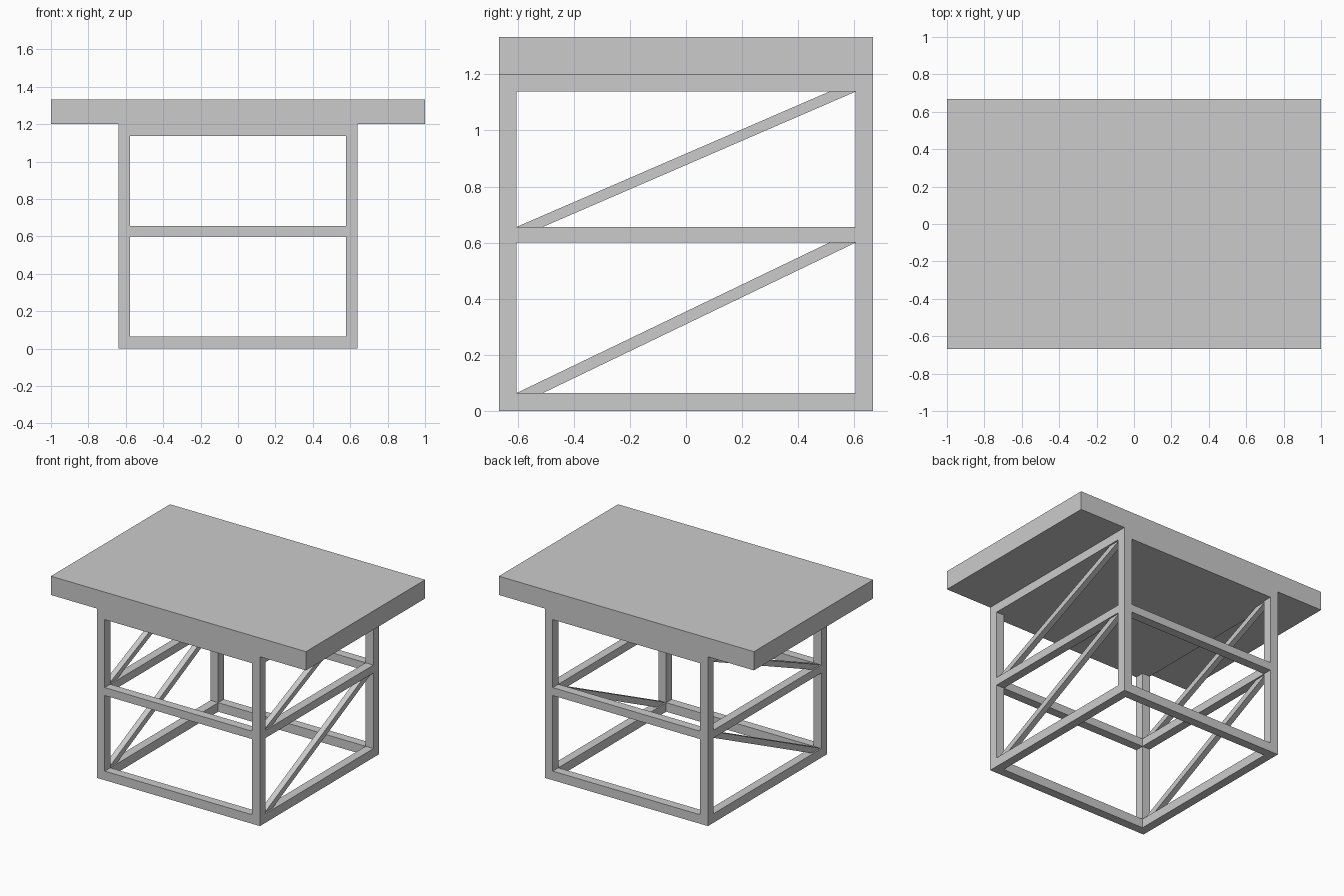
import bpy, bmesh

if "Cube" in bpy.data.objects:
    bpy.data.objects.remove(bpy.data.objects["Cube"])

X0, X1 = 0.578, 0.639     # inner / outer frame limits along x
Y0, Y1 = 0.604, 0.667     # inner / outer frame limits along y
TOP_Z, SLAB_Z, H = 1.138, 1.2, 1.333


def prism(name, profile, axis, a, b):
    """Extrude a 2D profile along x or z from a to b."""
    bm = bmesh.new()
    place = (lambda p: (a, p[0], p[1])) if axis == 'x' else (lambda p: (p[0], p[1], a))
    face = bm.faces.new([bm.verts.new(place(p)) for p in profile])
    geom = bmesh.ops.extrude_face_region(bm, geom=[face])['geom']
    vec = (b - a, 0, 0) if axis == 'x' else (0, 0, b - a)
    bmesh.ops.translate(bm, vec=vec, verts=[v for v in geom if isinstance(v, bmesh.types.BMVert)])
    bmesh.ops.recalc_face_normals(bm, faces=bm.faces)
    mesh = bpy.data.meshes.new(name)
    bm.to_mesh(mesh)
    bm.free()
    obj = bpy.data.objects.new(name, mesh)
    bpy.context.collection.objects.link(obj)
    return obj


def box(name, x, y, z):
    (xa, xb), (ya, yb) = sorted(x), sorted(y)
    return prism(name, [(xa, ya), (xb, ya), (xb, yb), (xa, yb)], 'z', *z)


# Table top and the narrower apron below it
box("table_top", (-1, 1), (-Y1, Y1), (SLAB_Z, H))
box("apron", (-X1, X1), (-Y1, Y1), (TOP_Z, SLAB_Z))

# Corner posts
for sx, nx in ((-1, "left"), (1, "right")):
    for sy, ny in ((-1, "front"), (1, "back")):
        box(f"{ny}_{nx}_post", (sx * X0, sx * X1), (sy * Y0, sy * Y1), (0, TOP_Z))

# Horizontal rails at floor and mid height
rails = {"lower": (0, 0.064), "middle": (0.6, 0.656)}
for level, z in rails.items():
    for s, ny, nx in ((-1, "front", "left"), (1, "back", "right")):
        box(f"{level}_{ny}_rail", (-X0, X0), (s * Y0, s * Y1), z)
        box(f"{level}_{nx}_rail", (s * X0, s * X1), (-Y0, Y0), z)

# Diagonal braces on both sides, rising towards the back
for level, za, zb in (("lower", 0.064, 0.6), ("upper", 0.656, TOP_Z)):
    profile = [(-Y0, za), (-0.51, za), (Y0, zb), (0.51, zb)]
    for s, nx in ((-1, "left"), (1, "right")):
        mid = s * (X0 + X1) / 2
        prism(f"{level}_{nx}_brace", profile, 'x', mid - 0.02, mid + 0.02)
